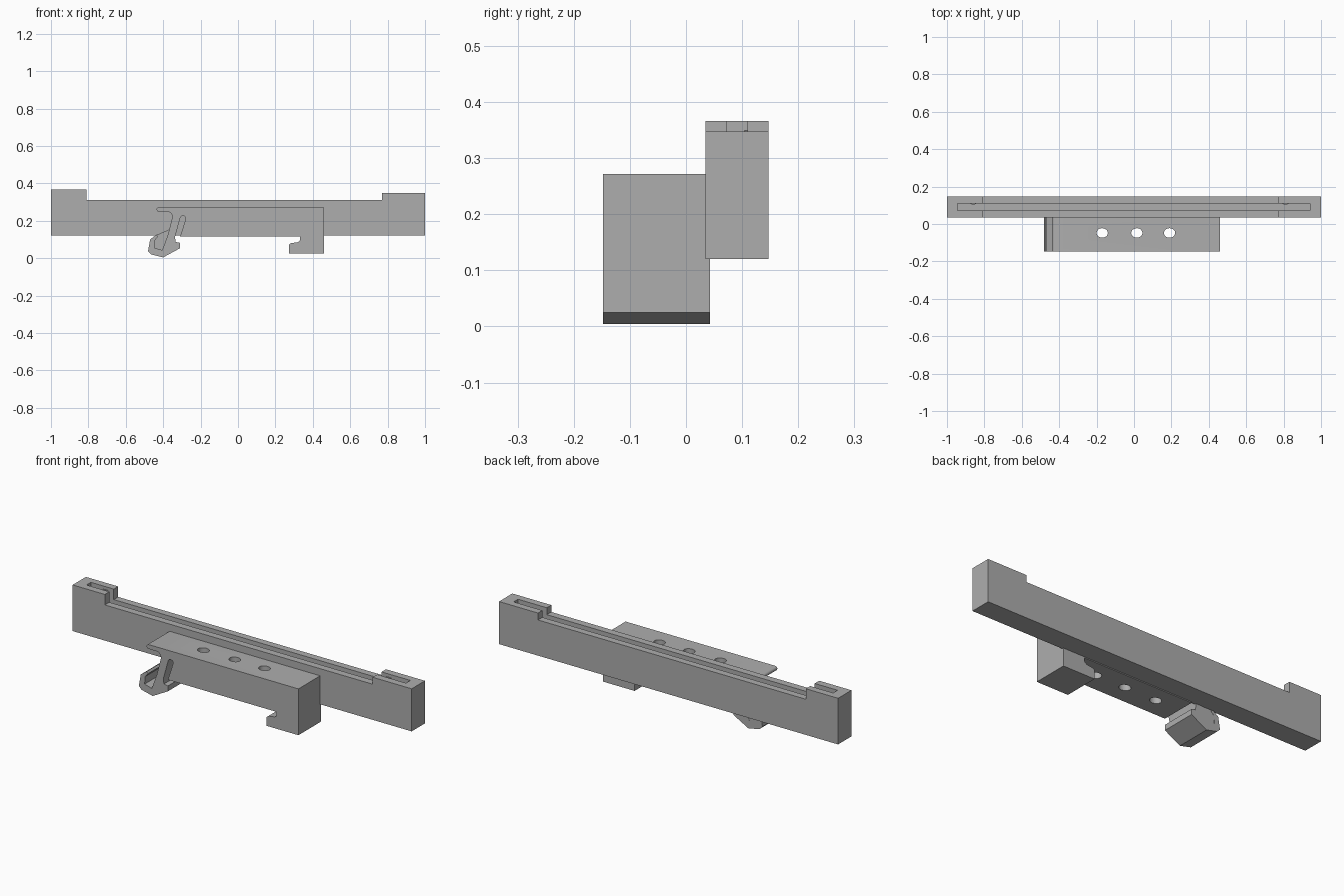
import bpy, bmesh, math

cube = bpy.data.objects.get("Cube")
if cube:
    bpy.data.objects.remove(cube, do_unlink=True)

grey = bpy.data.materials.new("plain grey")
grey.use_nodes = True
color = (0.42, 0.42, 0.42, 1)
grey.diffuse_color = color
grey.node_tree.nodes["Principled BSDF"].inputs["Base Color"].default_value = color


def extrude_profile(name, points, y0, y1):
    """Sweep an (x, z) outline from y0 to y1."""
    bm = bmesh.new()
    face = bm.faces.new([bm.verts.new((x, y0, z)) for x, z in points])
    swept = bmesh.ops.extrude_face_region(bm, geom=[face])["geom"]
    verts = [v for v in swept if isinstance(v, bmesh.types.BMVert)]
    bmesh.ops.translate(bm, verts=verts, vec=(0, y1 - y0, 0))
    bmesh.ops.recalc_face_normals(bm, faces=bm.faces)
    mesh = bpy.data.meshes.new(name)
    bm.to_mesh(mesh)
    bm.free()
    obj = bpy.data.objects.new(name, mesh)
    bpy.context.collection.objects.link(obj)
    mesh.materials.append(grey)
    return obj


def box(name, x0, x1, y0, y1, z0, z1):
    return extrude_profile(name, [(x0, z0), (x1, z0), (x1, z1), (x0, z1)], y0, y1)


def cylinder(name, x, y, z, radius, depth, squash=1):
    bpy.ops.mesh.primitive_cylinder_add(vertices=32, radius=radius, depth=depth, location=(x, y, z))
    obj = bpy.context.object
    obj.name = name
    obj.scale.y = squash
    obj.data.materials.append(grey)
    return obj


def arc(cx, cz, r, start, end, steps=6):
    angles = [math.radians(start + (end - start) * i / steps) for i in range(steps + 1)]
    return [(cx + r * math.cos(a), cz + r * math.sin(a)) for a in angles]


def cut(target, cutter):
    cutter.hide_render = True
    mod = target.modifiers.new("cut", 'BOOLEAN')
    mod.operation = 'DIFFERENCE'
    mod.solver = 'EXACT'
    mod.object = cutter
    bpy.context.view_layer.objects.active = target
    bpy.ops.object.modifier_apply(modifier=mod.name)
    bpy.data.objects.remove(cutter, do_unlink=True)


# Long holder with a raised block at each end and a narrow slot
holder = extrude_profile("slotted_holder", [
    (-1, .12), (1, .12), (1, .347), (.77, .347), (.77, .31),
    (-.81, .31), (-.81, .366), (-1, .366)], .035, .147)
cut(holder, box("slot_cutter", -.945, .94, .073, .11, .18, .5))

# Small retaining nubs on the back wall of the slot
for side, x, z in (("right", -.86, .34), ("left", .81, .32)):
    cylinder(side + "_slot_nub", x, .116, z, .02, .02, .6)

# Clip body, fixed hook, spring arm and foot in one outline
outline = [(.46, .272), (.46, .025), (.273, .025), (.273, .072), (.283, .08),
           (.32, .085), (.332, .095), (.332, .115), (-.31, .115)]
outline += arc(-.294, .212, .015, -15, 165)           # top of the spring slit
outline += [(-.337, .112), (-.333, .086), (-.31, .082), (-.31, .053),
            (-.40, .004), (-.465, .02), (-.481, .036), (-.47, .1), (-.435, .126),
            (-.427, .116), (-.445, .095), (-.447, .055), (-.405, .043),
            (-.375, .125)]
outline += arc(-.378, .222, .027, -15, 90)            # bend at the top of the arm
outline += arc(-.424, .2605, .0115, 270, 90)          # rounded finger tab
clip = extrude_profile("rail_clip", outline, -.148, .043)
for x in (-.17, .015, .19):
    cut(clip, cylinder("hole_cutter", x, -.048, .2, .03, .6, .85))

# Web that closes the rear part of the foot groove
extrude_profile("foot_web", [(-.45, .05), (-.405, .038), (-.352, .16), (-.435, .124), (-.455, .1)],
                -.015, .042)

# Smooth the curved surfaces and keep hard edges
bpy.ops.object.select_all(action='DESELECT')
for obj in bpy.context.scene.objects:
    if obj.type == 'MESH':
        obj.select_set(True)
        bpy.context.view_layer.objects.active = obj
bpy.ops.object.shade_smooth_by_angle(angle=math.radians(32))
